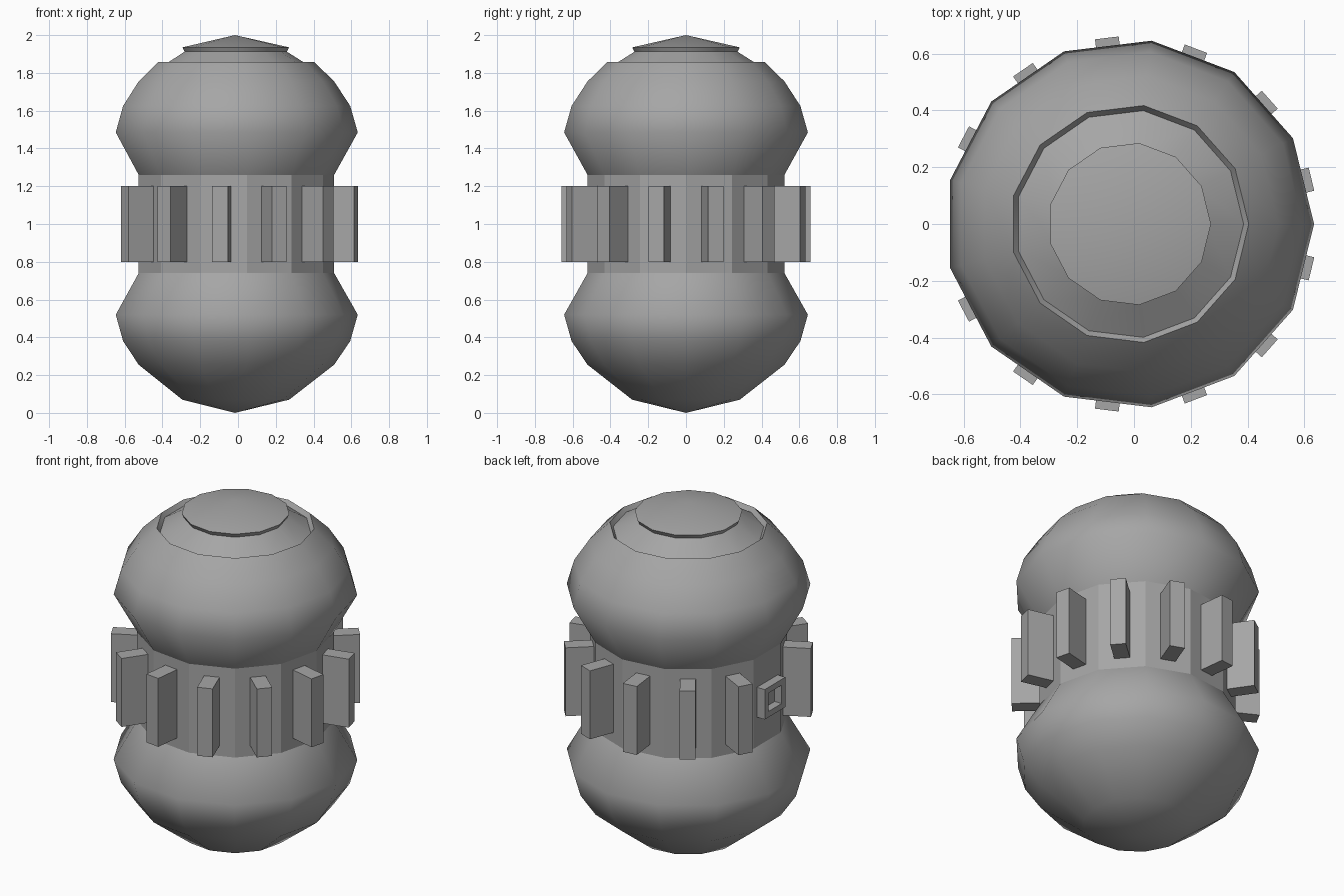
import bpy, bmesh, math
from mathutils import Matrix, Vector

SIDES = 13
AXIS_X = -0.016     # centre of the turned parts
STEP = math.tau / SIDES

if "Cube" in bpy.data.objects:
    bpy.data.objects.remove(bpy.data.objects["Cube"], do_unlink=True)

grey = bpy.data.materials.new("mid grey")
grey.use_nodes = True
colour = (0.38, 0.38, 0.38, 1)
grey.diffuse_color = colour
grey.node_tree.nodes["Principled BSDF"].inputs["Base Color"].default_value = colour


def finish(bm, name, smooth=False):
    for face in bm.faces:
        face.smooth = smooth
    mesh = bpy.data.meshes.new(name)
    bm.to_mesh(mesh)
    bm.free()
    mesh.materials.append(grey)
    obj = bpy.data.objects.new(name, mesh)
    obj.location.x = AXIS_X
    bpy.context.collection.objects.link(obj)
    return obj


def revolve(name, sections, smooth=True):
    """Turn each (radius, height) section; edges between sections stay sharp."""
    bm = bmesh.new()
    for section in sections:
        rings = []
        for r, z in section:
            if r == 0:
                rings.append([bm.verts.new((0, 0, z))] * SIDES)
            else:
                rings.append([bm.verts.new((r * math.cos(i * STEP), r * math.sin(i * STEP), z))
                              for i in range(SIDES)])
        for low, high in zip(rings, rings[1:]):
            for i in range(SIDES):
                j = (i + 1) % SIDES
                corners = [low[i], low[j], high[j], high[i]]
                bm.faces.new(list(dict.fromkeys(corners)))
    return finish(bm, name, smooth)


def box(bm, size, centre, turn=0):
    matrix = (Matrix.Rotation(turn, 4, "Z") @ Matrix.Translation(centre)
              @ Matrix.Diagonal((*size, 1)))
    return bmesh.ops.create_cube(bm, size=1, matrix=matrix)


# Rounded lower and upper bodies
revolve("lower_body", [[(0, 0), (0.287, 0.07), (0.525, 0.255), (0.61, 0.38),
                        (0.65, 0.52), (0.525, 0.74)]])
revolve("upper_body", [
    [(0.525, 1.26), (0.65, 1.485), (0.61, 1.625), (0.525, 1.755), (0.42, 1.857)],
    [(0.42, 1.857), (0.402, 1.832)],
    [(0.402, 1.832), (0.275, 1.912)],
])

# Shallow cone cap with an overhanging rim
revolve("top_cap", [
    [(0.275, 1.912), (0.287, 1.935)],
    [(0.287, 1.935), (0, 2.0)],
])

# Faceted waist
revolve("waist_drum", [[(0.525, 0.74), (0.525, 1.26)]], smooth=False)

# Upright fins around the waist, leaving one facet free on the -x side
for k in range(SIDES):
    turn = (k + 0.5) * STEP
    if abs(turn - math.pi) < 0.01:
        continue
    bm = bmesh.new()
    box(bm, (0.2, 0.084, 0.4), (0.56, 0, 1), turn)
    finish(bm, f"waist_fin_{k + 1}")

# Square socket on the free facet
bm = bmesh.new()
box(bm, (0.09, 0.19, 0.175), (-0.515, 0, 1))
bm.normal_update()
front = min(bm.faces, key=lambda f: f.calc_center_median().x)
bmesh.ops.inset_individual(bm, faces=[front], thickness=0.048)
hole = bmesh.ops.extrude_discrete_faces(bm, faces=[front])["faces"][0]
bmesh.ops.translate(bm, verts=hole.verts, vec=Vector((0.045, 0, 0)))
bmesh.ops.recalc_face_normals(bm, faces=bm.faces)
finish(bm, "side_socket")
